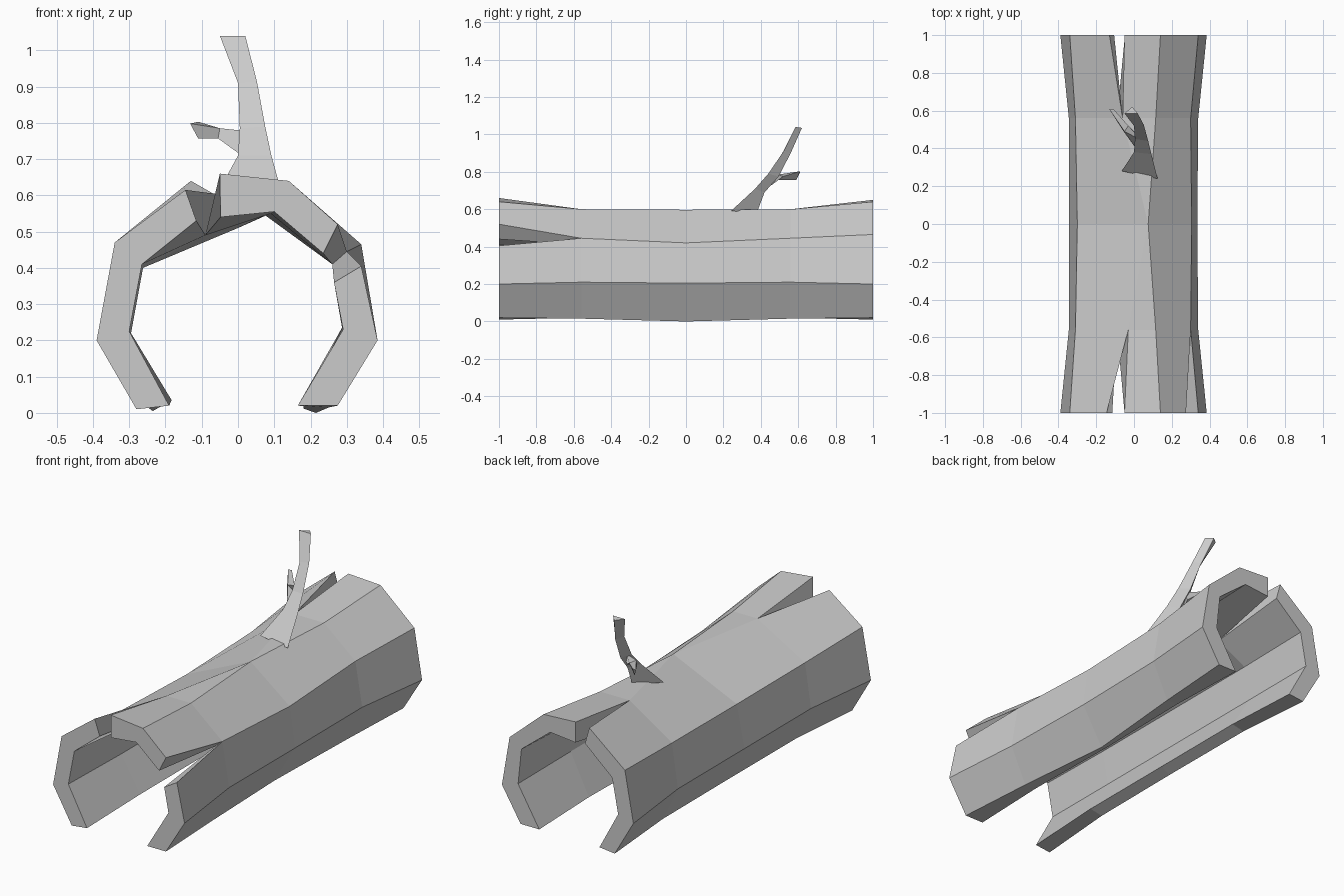
import bpy, bmesh

if "Cube" in bpy.data.objects:
    bpy.data.objects.remove(bpy.data.objects["Cube"])

# Log cross-section (x, z), left foot over the top to right foot.
# Columns 3/4 (top) and 6/7 (right) are the two lips of a possible split.
END_OUT = [(-.28, .01), (-.39, .20), (-.34, .47), (-.145, .615), (-.05, .66),
           (.14, .64), (.275, .52), (.34, .405), (.385, .20), (.275, .02)]
END_IN = [(-.19, .02), (-.30, .225), (-.265, .41), (-.115, .53), (-.048, .54),
          (.10, .555), (.235, .44), (.265, .36), (.29, .23), (.165, .02)]
MID_OUT = [(-.255, .02), (-.345, .205), (-.31, .44), (-.03, .60), (-.03, .60),
           (.115, .60), (.30, .445), (.30, .445), (.34, .21), (.25, .015)]
MID_IN = [(-.183, .035), (-.295, .22), (-.262, .40), (-.09, .49), (-.09, .49),
          (.09, .55), (.26, .41), (.26, .41), (.287, .235), (.18, .02)]


def vary(base, changes):
    return [changes.get(i, p) for i, p in enumerate(base)]


def finish(bm, name):
    bmesh.ops.remove_doubles(bm, verts=bm.verts, dist=1e-5)
    bmesh.ops.recalc_face_normals(bm, faces=bm.faces)
    me = bpy.data.meshes.new(name)
    bm.to_mesh(me)
    bm.free()
    ob = bpy.data.objects.new(name, me)
    bpy.context.collection.objects.link(ob)
    return ob


def face(bm, verts):
    # skip corners that coincide
    keep = []
    for v in verts:
        if all((v.co - k.co).length > 1e-5 for k in keep):
            keep.append(v)
    if len(keep) > 2:
        bm.faces.new(keep)


# Hollow log: five stations along y
centre_out = vary(MID_OUT, {0: (-.235, .005), 2: (-.30, .43), 3: (.075, .597), 4: (.075, .597),
                            5: (.075, .597), 6: (.305, .42), 7: (.305, .42),
                            8: (.335, .205), 9: (.215, 0)})
centre_in = vary(MID_IN, {3: (.0, .51), 4: (.0, .51), 5: (.075, .545), 9: (.18, .012)})
back_mid_out = vary(MID_OUT, {3: (-.06, .60), 4: (-.06, .60)})
back_out = vary(END_OUT, {3: (-.13, .64), 4: (-.05, .65), 6: (.34, .465), 7: (.34, .465)})
back_in = vary(END_IN, {3: (-.105, .55), 6: (.27, .42), 7: (.27, .42)})
stations = [(-1, END_OUT, END_IN), (-.56, MID_OUT, MID_IN), (0, centre_out, centre_in),
            (.56, back_mid_out, MID_IN), (1, back_out, back_in)]

bm = bmesh.new()
outer = [[bm.verts.new((x, y, z)) for x, z in o] for y, o, i in stations]
inner = [[bm.verts.new((x, y, z)) for x, z in i] for y, o, i in stations]
splits = {(0, 3), (3, 3), (0, 6)}          # (segment, column) left open
for s in range(4):
    for c in range(9):
        if (s, c) in splits:               # walls of the split
            for k in (c, c + 1):
                face(bm, [outer[s][k], outer[s + 1][k], inner[s + 1][k], inner[s][k]])
            continue
        for g in (outer, inner):
            face(bm, [g[s][c], g[s][c + 1], g[s + 1][c + 1], g[s + 1][c]])
    for k in (0, 9):                       # long bottom lips
        face(bm, [outer[s][k], outer[s + 1][k], inner[s + 1][k], inner[s][k]])
for s, gaps in ((0, (3, 6)), (4, (3, 6))):  # end grain
    for c in range(9):
        if c not in gaps:
            face(bm, [outer[s][c], outer[s][c + 1], inner[s][c + 1], inner[s][c]])
finish(bm, "hollow_log")


def limb(name, rings):
    # three-sided tapering limb through triangular rings
    bm = bmesh.new()
    vs = [[bm.verts.new(p) for p in r] for r in rings]
    for a, b in zip(vs, vs[1:]):
        for i in range(3):
            j = (i + 1) % 3
            bm.faces.new((a[i], a[j], b[j], b[i]))
    bm.faces.new(vs[0])
    bm.faces.new(vs[-1])
    return finish(bm, name)


# Main branch and its side twig
limb("branch", [
    [(-.065, .28, .59), (.125, .24, .59), (.05, .38, .585)],
    [(0, .38, .71), (.092, .37, .71), (.05, .42, .69)],
    [(.005, .45, .785), (.075, .44, .79), (.04, .495, .775)],
    [(0, .52, .91), (.052, .525, .915), (.025, .56, .90)],
    [(-.05, .585, 1.04), (.02, .585, 1.04), (-.01, .62, 1.035)]])
limb("twig", [
    [(.01, .40, .71), (.045, .44, .775), (.03, .46, .73)],
    [(-.055, .49, .757), (-.05, .49, .785), (-.03, .52, .775)],
    [(-.11, .59, .757), (-.132, .61, .798), (-.11, .61, .803)]])
